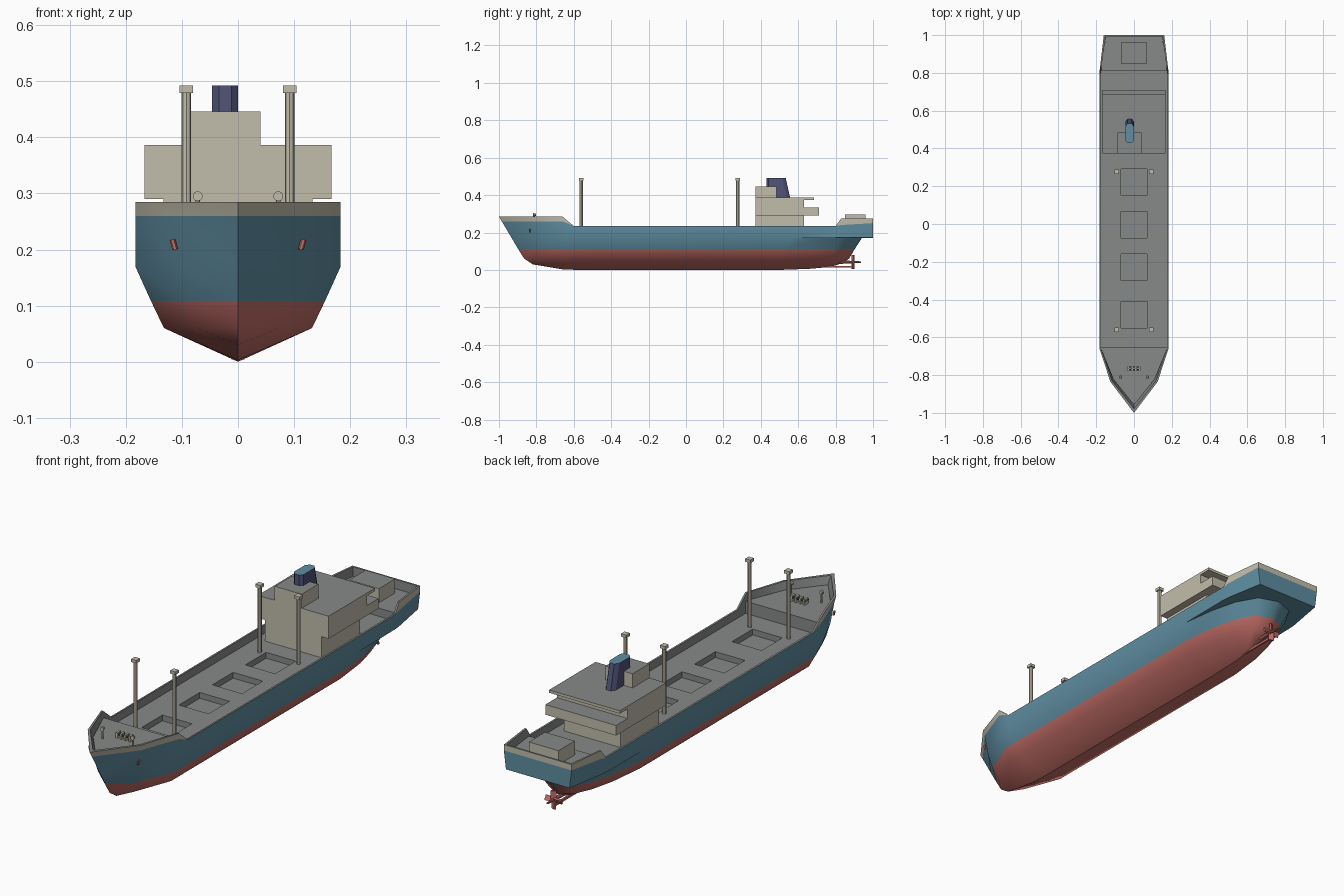
import bpy, bmesh, math
from mathutils import Matrix, Vector

if "Cube" in bpy.data.objects:
    bpy.data.objects.remove(bpy.data.objects["Cube"])


def material(name, rgb):
    m = bpy.data.materials.new(name)
    m.diffuse_color = (*rgb, 1)
    m.use_nodes = True
    m.node_tree.nodes["Principled BSDF"].inputs["Base Color"].default_value = m.diffuse_color
    return m


RED = material("antifouling red", (.546, .156, .136))
BLUE = material("hull blue", (.115, .27, .36))
BEIGE = material("warm beige", (.54, .51, .41))
GRAY = material("deck gray", (.24, .255, .245))
NAVY = material("funnel navy", (.08, .09, .19))
DARK = material("dark iron", (.06, .06, .06))


def finish(bm, name, mats, rule=None, smooth=None):
    bmesh.ops.recalc_face_normals(bm, faces=bm.faces)
    if rule:
        for f in bm.faces:
            f.normal_update()
            f.material_index = rule(f)
    me = bpy.data.meshes.new(name)
    bm.to_mesh(me)
    bm.free()
    ob = bpy.data.objects.new(name, me)
    bpy.context.collection.objects.link(ob)
    for m in mats:
        me.materials.append(m)
    return ob


def top_gray(f):
    return 1 if f.normal.z > .9 else 0


def prism(name, pts, z0, z1, mats, rule=None):
    bm = bmesh.new()
    f = bm.faces.new([bm.verts.new((x, y, z0)) for x, y in pts])
    new = bmesh.ops.extrude_face_region(bm, geom=[f])["geom"]
    for v in new:
        if isinstance(v, bmesh.types.BMVert):
            v.co.z = z1
    return finish(bm, name, mats, rule)


def box(name, x0, x1, y0, y1, z0, z1, mats=(BEIGE, GRAY), rule=None):
    return prism(name, [(x0, y0), (x1, y0), (x1, y1), (x0, y1)], z0, z1, mats,
                 rule or (top_gray if len(mats) > 1 else None))


def cylinder(name, a, b, r1, r2, sides, mat):
    a, b = Vector(a), Vector(b)
    bm = bmesh.new()
    rot = (b - a).to_track_quat('Z', 'Y').to_matrix().to_4x4()
    bmesh.ops.create_cone(bm, cap_ends=True, segments=sides, radius1=r1, radius2=r2,
                          depth=(b - a).length, matrix=Matrix.Translation((a + b) / 2) @ rot)
    return finish(bm, name, [mat])


# Hull: rows lofted from keel up to the rim and down the inner bulwark
def level(z, pts):
    return [(x, y, z) for x, y in pts]


keel = [(0, -.82, .03), (0, -.75, .018), (0, -.66, .003), (0, -.58, 0), (0, .5, 0),
        (0, .66, .006), (0, .73, .012), (0, .80, .024), (0, .83, .035)]
bilge = level(.06, [(0, -.865), (.072, -.80), (.132, -.64), (.132, -.58), (.132, .5),
                    (.114, .66), (.09, .76), (.055, .84), (0, .872)])
water = level(.108, [(0, -.895), (.09, -.815), (.155, -.65), (.155, -.59), (.155, .53),
                     (.138, .68), (.112, .79), (.07, .87), (0, .90)])
tuck = level(.17, [(0, -.932), (.105, -.825), (.183, -.66), (.183, -.60), (.183, .56),
                   (.165, .70), (.135, .82), (.085, .91), (0, .94)])
knuckle = tuck[:5] + level(.172, [(.183, .80), (.18, .83), (.15, 1), (0, 1)])
plan = [(0, -.985), (.12, -.83), (.183, -.66), (.183, -.60), (.183, .56),
        (.183, .80), (.18, .83), (.16, 1), (0, 1)]
blue_z = [.26, .26, .26, .235, .235, .235, .24, .25, .25]
rim_z = [.285, .285, .285, .235, .235, .235, .275, .275, .275]
blue_top = [(x, y, z) for (x, y), z in zip(plan, blue_z)]
rim = [(x, y, z) for (x, y), z in zip(plan, rim_z)]
rim[0], rim[1] = (0, -1, .285), (.125, -.835, .285)
inset = [(0, .022), (-.009, .004)] + [(-.008, 0)] * 5 + [(-.008, -.008), (0, -.008)]
inner = [(x + dx, y + dy, z) for (x, y, z), (dx, dy) in zip(rim, inset)]
inner_low = [(x, y, .195 if 1 < i else .235) for i, (x, y, z) in enumerate(inner)]
inner_low[0], inner_low[1] = (0, -.945, .235), (.107, -.82, .235)
rows = [keel, bilge, water, tuck, knuckle, blue_top, rim, inner, inner_low]
band = [0, 0, 1, 1, 1, 2, 3, 3]

bm = bmesh.new()
grid = [[bm.verts.new(p) for p in row] for row in rows]
for r in range(len(rows) - 1):
    for c in range(len(keel) - 1):
        f = bm.faces.new((grid[r][c], grid[r][c + 1], grid[r + 1][c + 1], grid[r + 1][c]))
        f.material_index = band[r]
mirrored = bmesh.ops.duplicate(bm, geom=bm.faces[:] + bm.verts[:] + bm.edges[:])["geom"]
for v in mirrored:
    if isinstance(v, bmesh.types.BMVert):
        v.co.x *= -1
bmesh.ops.remove_doubles(bm, verts=bm.verts, dist=.0003)
bmesh.ops.dissolve_degenerate(bm, edges=bm.edges, dist=.0003)
hull = finish(bm, "hull", [RED, BLUE, BEIGE, GRAY])
bpy.context.view_layer.objects.active = hull
hull.select_set(True)
bpy.ops.object.shade_smooth_by_angle(angle=math.radians(42))
hull.select_set(False)

# Main deck with four sunken hatches
hatches = [-.48, -.228, -.003, .22]
ys = [-.66] + [h + d for h in hatches for d in (-.07, .07)] + [.82]
xs = [-.176, -.07, .07, .176]
bm = bmesh.new()
g = [[bm.verts.new((x, y, .20)) for x in xs] for y in ys]
wells = []
for j in range(len(ys) - 1):
    for i in range(3):
        f = bm.faces.new((g[j][i], g[j][i + 1], g[j + 1][i + 1], g[j + 1][i]))
        if i == 1 and j % 2:
            wells.append(f)
for f in wells:
    new = bmesh.ops.extrude_discrete_faces(bm, faces=[f])["faces"][0]
    bmesh.ops.translate(bm, verts=new.verts, vec=(0, 0, -.025))
finish(bm, "main_deck", [GRAY])

# Raised bow and stern decks
prism("bow_deck", [(0, -.958), (.11, -.82), (.177, -.655), (-.177, -.655), (-.11, -.82)],
      .237, .252, [GRAY])
box("bow_bulkhead", -.177, .177, -.66, -.652, .19, .252, [GRAY])
prism("stern_deck", [(-.177, .81), (.177, .81), (.15, .992), (-.15, .992)], .197, .235, [GRAY])
box("stern_locker", -.07, .07, .85, .96, .23, .295)

# Deckhouse tiers
box("house_base", -.133, .133, .372, .632, .20, .29)
box("house_balcony", -.167, .167, .372, .71, .29, .333)
box("house_upper", -.167, .167, .372, .632, .333, .374)
box("house_roof", -.167, .167, .372, .685, .374, .386)
box("wheelhouse", -.087, .04, .372, .485, .386, .446)

# Raked funnel with chamfered corners and a blue top
prism_pts = [(-.046, .442), (-.034, .43), (-.012, .43), (0, .442),
             (0, .54), (-.012, .558), (-.034, .558), (-.046, .54)]
funnel = prism("funnel", prism_pts, .38, .492, [NAVY, BLUE], top_gray)
for v in funnel.data.vertices:
    if v.co.z > .45 and v.co.y > .5:
        v.co.y -= .025

# Four posts with square heads
for x in (-.092, .092):
    for y in (-.56, .277):
        cylinder("cargo_post", (x, y, .195), (x, y, .48), .0085, .0085, 8, BEIGE)
        box("post_head", x - .012, x + .012, y - .012, y + .012, .479, .492, [BEIGE])

# Bow fittings: windlass, vents, anchors
for y in (-.772, -.757):
    cylinder("windlass_shaft", (-.037, y, .268), (.037, y, .268), .004, .004, 6, DARK)
for x in (-.03, -.01, .01, .03):
    box("windlass_frame", x - .004, x + .004, -.777, -.752, .25, .276, [BEIGE])
for s in (-1, 1):
    cylinder("vent_pipe", (s * .072, -.81, .25), (s * .072, -.81, .292), .004, .004, 8, BEIGE)
    cylinder("vent_cowl", (s * .072, -.817, .295), (s * .072, -.803, .295), .009, .006, 10, BEIGE)
    cylinder("anchor", (s * .112, -.835, .20), (s * .117, -.835, .218), .005, .005, 6, RED)

# Propeller and skeg
cylinder("propeller_hub", (0, .80, .042), (0, .935, .042), .011, .004, 8, RED)
for k in range(4):
    blade = box("propeller_blade", -.011, .011, -.004, .004, .005, .038, [RED])
    blade.data.transform(Matrix.Translation((0, .893, .042))
                         @ Matrix.Rotation(k * math.pi / 2, 4, 'Y')
                         @ Matrix.Rotation(.5, 4, 'Z'))
box("skeg", -.004, .004, .70, .885, .012, .022, [RED])
